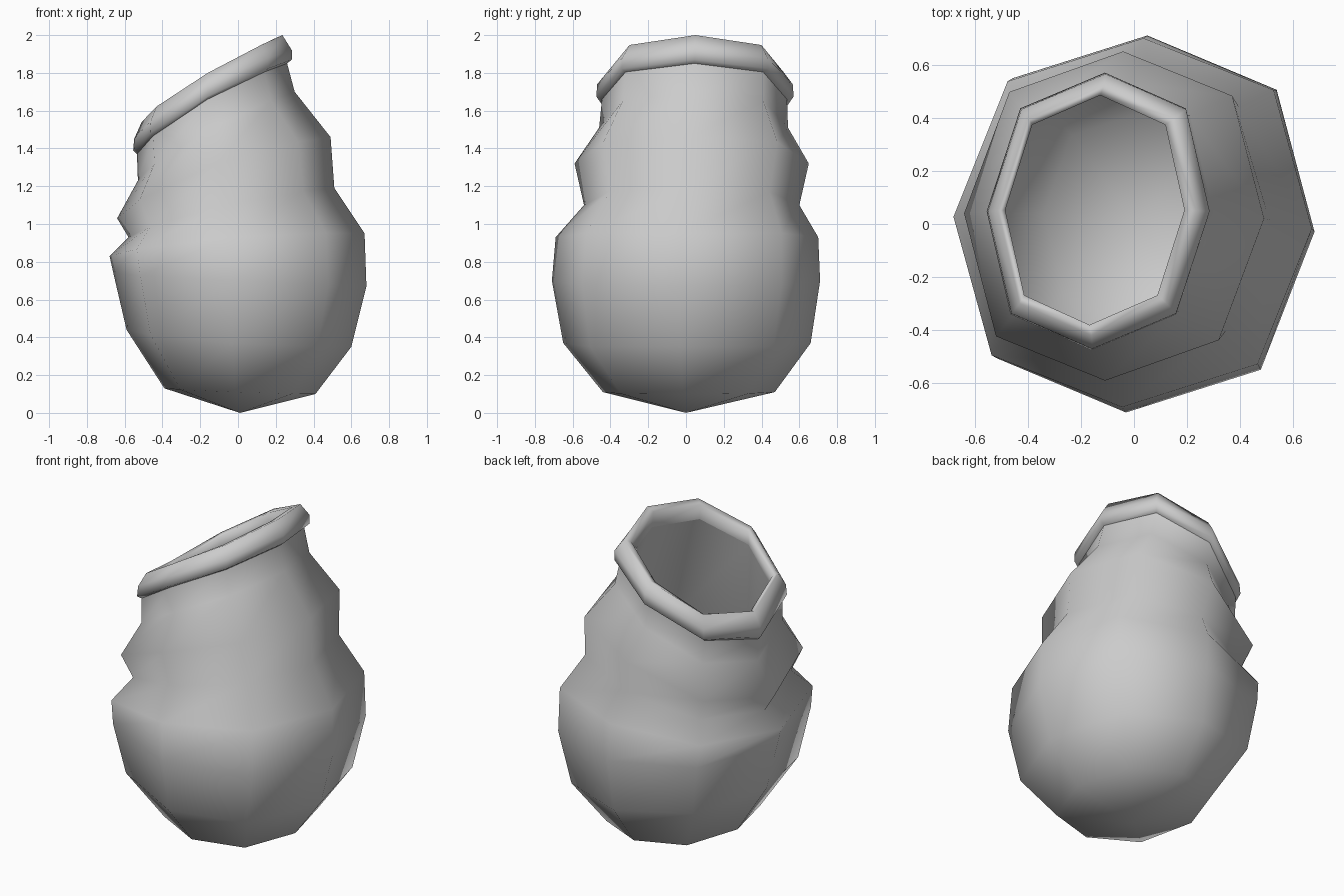
import bpy
import bmesh
from math import cos, sin, tau

SIDES = 8

default_cube = bpy.data.objects.get("Cube")
if default_cube:
    bpy.data.objects.remove(default_cube, do_unlink=True)

clay = bpy.data.materials.new("grey clay")
clay.use_nodes = True
clay.diffuse_color = (0.6, 0.6, 0.6, 1)
clay.node_tree.nodes["Principled BSDF"].inputs["Base Color"].default_value = (0.6, 0.6, 0.6, 1)


def ring_points(left, right, front, back, z_left, z_mid, z_right):
    """Octagonal loop, tilted sideways and slightly curved in height."""
    cx, rx = (left + right) / 2, (right - left) / 2
    cy, ry = (front + back) / 2, (back - front) / 2
    skew = 0.07 * max(0, 1 - z_mid / 1.7)
    for i in range(SIDES):
        u, v = cos(tau * i / SIDES), sin(tau * i / SIDES)
        fullness = 1.05 if i % 2 else 1
        x = cx + rx * fullness * (u + 0.06 * v)
        y = cy + ry * fullness * (v - skew * u)
        z = z_mid + (z_right - z_left) / 2 * u + ((z_right + z_left) / 2 - z_mid) * u * u
        yield x, y, z


def loft(name, rings, start_pole=None, end_pole=None):
    """Skin the loops in order, closing either end to a point if asked."""
    bm = bmesh.new()
    loops = [[bm.verts.new(p) for p in ring_points(*ring)] for ring in rings]
    for lower, upper in zip(loops, loops[1:]):
        for i in range(SIDES):
            j = (i + 1) % SIDES
            bm.faces.new((lower[i], lower[j], upper[j], upper[i]))
    if start_pole:
        tip = bm.verts.new(start_pole)
        for i in range(SIDES):
            bm.faces.new((tip, loops[0][(i + 1) % SIDES], loops[0][i]))
    if end_pole:
        tip = bm.verts.new(end_pole)
        for i in range(SIDES):
            bm.faces.new((loops[-1][i], loops[-1][(i + 1) % SIDES], tip))
    for face in bm.faces:
        face.smooth = True
    mesh = bpy.data.meshes.new(name)
    bm.to_mesh(mesh)
    bm.free()
    mesh.materials.append(clay)
    obj = bpy.data.objects.new(name, mesh)
    bpy.context.collection.objects.link(obj)
    return obj


# Loops: left, right, front, back, then height at left, middle and right
neck_top = (-0.535, 0.26, -0.445, 0.535, 1.37, 1.66, 1.85)
mouth = (-0.49, 0.2, -0.385, 0.49, 1.45, 1.7, 1.88)

# Bulging outer wall
loft("pot_body", [
    (-0.39, 0.41, -0.44, 0.47, 0.13, 0.11, 0.1),
    (-0.59, 0.6, -0.65, 0.66, 0.44, 0.37, 0.35),
    (-0.66, 0.68, -0.71, 0.71, 0.74, 0.7, 0.67),
    (-0.68, 0.67, -0.69, 0.7, 0.83, 0.93, 0.95),
    (-0.58, 0.51, -0.54, 0.6, 0.93, 1.1, 1.19),
    (-0.64, 0.49, -0.59, 0.65, 1.03, 1.32, 1.46),
    (-0.53, 0.3, -0.46, 0.54, 1.23, 1.51, 1.7),
    neck_top,
], start_pole=(0.01, 0, 0))

# Rolled lip around the slanted opening
loft("rim", [
    neck_top,
    (-0.555, 0.285, -0.475, 0.57, 1.39, 1.675, 1.87),
    (-0.55, 0.285, -0.47, 0.565, 1.45, 1.74, 1.92),
    (-0.51, 0.235, -0.42, 0.52, 1.54, 1.8, 2),
    (-0.485, 0.19, -0.38, 0.485, 1.53, 1.785, 1.98),
    mouth,
])

# Hollow inside
loft("inner_wall", [
    mouth,
    (-0.53, 0.45, -0.5, 0.55, 1, 1.1, 1.2),
    (-0.62, 0.63, -0.65, 0.66, 0.74, 0.7, 0.67),
    (-0.52, 0.54, -0.58, 0.59, 0.44, 0.38, 0.36),
    (-0.34, 0.36, -0.39, 0.42, 0.18, 0.16, 0.15),
], end_pole=(0.01, 0, 0.06))
